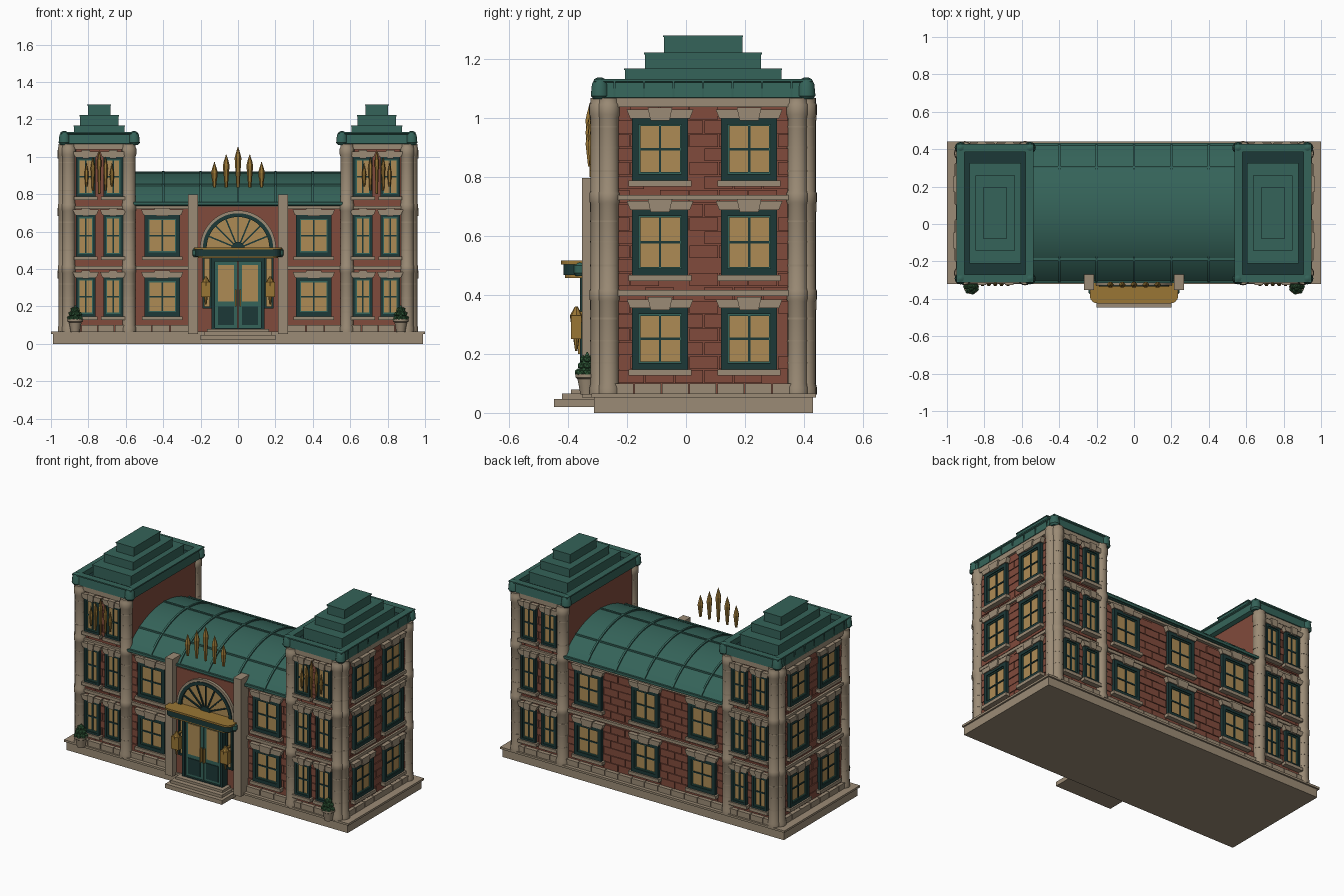
import bpy, bmesh, math, random
from mathutils import Matrix

if "Cube" in bpy.data.objects:
    bpy.data.objects.remove(bpy.data.objects["Cube"])
random.seed(4)

COLORS = dict(brick=(.22, .07, .045), stone=(.33, .26, .18), green=(.035, .125, .1),
              dark=(.012, .04, .038), amber=(.42, .26, .09), gold=(.32, .18, .035), leaf=(.03, .1, .04))
MATS = {}
for k, c in COLORS.items():
    MATS[k] = bpy.data.materials.new(k)
    MATS[k].diffuse_color = (*c, 1)
PARTS = {}            # (name, material) -> bmesh; names starting "center" are not mirrored
CX, CY = .742, .058   # tower centre

def get(name, mat):
    return PARTS.setdefault((name, mat), bmesh.new())

# Wall frames: local (along, outward, up) -> world
def front(y): return Matrix(((1, 0, 0, 0), (0, -1, 0, y), (0, 0, 1, 0), (0, 0, 0, 1)))
def back(y): return Matrix(((1, 0, 0, 0), (0, 1, 0, y), (0, 0, 1, 0), (0, 0, 0, 1)))
def side(x): return Matrix(((0, 1, 0, x), (1, 0, 0, 0), (0, 0, 1, 0), (0, 0, 0, 1)))
WORLD = back(0)

def loft(name, mat, rings):
    bm = get(name, mat)
    vs = [[bm.verts.new(p) for p in r] for r in rings]
    n = len(vs[0])
    for a, b in zip(vs, vs[1:]):
        for i in range(n):
            bm.faces.new((a[i], a[(i+1) % n], b[(i+1) % n], b[i]))
    bm.faces.new(vs[0][::-1])
    bm.faces.new(vs[-1])

def prism(name, mat, F, pts, o0, o1):
    loft(name, mat, [[F @ Matrix.Translation((u, o, z)).translation for u, z in pts] for o in (o0, o1)])

def box(name, mat, F, u0, u1, o0, o1, z0, z1):
    prism(name, mat, F, [(u0, z0), (u1, z0), (u1, z1), (u0, z1)], o0, o1)

def lathe(name, mat, x, y, profile, n=12):
    loft(name, mat, [[(x+r*math.cos(2*math.pi*i/n), y+r*math.sin(2*math.pi*i/n), z)
                      for i in range(n)] for r, z in profile])

def arc(r, cz, a0, a1, n, cu=0):
    return [(cu+r*math.cos(a0+(a1-a0)*i/n), cz+r*math.sin(a0+(a1-a0)*i/n)) for i in range(n+1)]

def border(name, mat, F, u0, u1, z0, z1, t, o):
    for a, b, c, d in ((u0, u0+t, z0, z1), (u1-t, u1, z0, z1), (u0+t, u1-t, z0, z0+t), (u0+t, u1-t, z1-t, z1)):
        box(name, mat, F, a, b, 0, o, c, d)

def window(F, u, w, z0, z1, tag=""):
    h, zm, t = w/2, (z0+z1)/2, .1*w + .003
    border(tag+"window_frame", "dark", F, u-h, u+h, z0, z1, t, .026)
    border(tag+"window_sash", "green", F, u-h+t, u+h-t, z0+t, z1-t, .006, .02)
    box(tag+"window_glass", "amber", F, u-h+t, u+h-t, 0, .012, z0+t, z1-t)
    box(tag+"window_muntin", "dark", F, u-.004, u+.004, 0, .017, z0+t, z1-t)
    box(tag+"window_muntin", "dark", F, u-h+t, u+h-t, 0, .017, zm-.004, zm+.004)
    box(tag+"window_sill", "stone", F, u-h-.012, u+h+.012, 0, .036, z0-.02, z0)
    prism(tag+"window_lintel", "stone", F, [(u-h-.006, z1-.002), (u+h+.006, z1-.002),
          (u+h+.018, z1+.028), (u-h-.018, z1+.028)], 0, .032)
    k = .17*w
    prism(tag+"window_keystone", "stone", F, [(u-k, z1-.008), (u+k, z1-.008),
          (u+k*1.3, z1+.036), (u-k*1.3, z1+.036)], 0, .04)

def bricks(F, u0, u1, z0, z1, length=.1, h=.047):
    rows = round((z1-z0)/h)
    for r in range(rows):
        u = u0 - (length/2 if r % 2 else 0)
        while u < u1:
            a, b = max(u, u0)+.002, min(u+length, u1)-.002
            if b-a > .01:
                box("brick_courses", "brick", F, a, b, 0, random.uniform(.004, .008),
                    z0+r*h+.002, min(z0+(r+1)*h, z1)-.002)
            u += length

def plinth(F, u0, u1):
    n = max(1, round((u1-u0)/.1)); s = (u1-u0)/n
    for i in range(n):
        box("plinth_blocks", "stone", F, u0+i*s+.002, u0+(i+1)*s-.002, 0, .026, .06, .1)

# Base and steps
box("center_base", "stone", WORLD, -.99, .99, -.312, .43, 0, .052)
box("center_base_slab", "stone", WORLD, -1, 1, -.32, .44, .052, .065)
for w, y, z0, z1 in ((.2, -.447, .02, .047), (.18, -.42, .047, .065), (.165, -.39, .065, .08)):
    box("center_steps", "stone", WORLD, -w, w, y, -.3, z0, z1)

# Walls
TF, TB, TS, MF, MB = front(-.285), back(.402), side(.925), front(-.272), back(.392)
box("center_main_walls", "brick", WORLD, -.57, .57, -.272, .392, .06, .735)
box("tower_walls", "brick", WORLD, .562, .925, -.285, .402, .06, 1.07)
FLOORS = ((.147, .357), (.467, .69), (.788, 1.0))
for F, u0, u1, top in ((TF, .6, .9, 1.04), (TB, .6, .9, 1.04), (TS, -.24, .355, 1.04),
                       (MF, .265, .56, .72), (MB, 0, .56, .72)):
    bricks(F, u0, u1, .1, top)
    plinth(F, u0-.03*(top > 1), u1+.03*(top > 1))
    for z0, z1 in ((.397, .416), (.722, .738), (1.038, 1.068)):
        if z0 < top + .01:
            box("floor_band", "stone", F, u0, u1, 0, .02, z0, z1)
# Windows
for i, (z0, z1) in enumerate(FLOORS):
    for u in (.668, .814):
        window(TF, u, .104, z0, z1)
        window(TB, u, .104, z0, z1)
    for u in (-.088, .214):
        window(TS, u, .19, z0, z1)
    if i < 2:
        window(MF, .405, .19, z0, z1)
        window(MB, .4, .19, z0, z1)
        window(MB, 0, .19, z0, z1, "center_back_")

# Tower corner columns with ring mouldings
def column(x, y, r):
    p = [(r*1.12, .062), (r*1.12, .085), (r, .1)]
    for z in (.4, .73):
        p += [(r, z-.022), (r*1.1, z-.015), (r*1.1, z+.015), (r, z+.022)]
    p += [(r, 1.0), (r*1.12, 1.012), (r*1.12, 1.045), (r, 1.052), (r, 1.068)]
    lathe("tower_columns", "stone", x, y, p, 16)
    for z in (.17, .245, .32, .5, .58, .65, .82, .9, .97):
        lathe("column_joints", "stone", x, y, [(r*1.02, z-.003), (r*1.02, z+.003)], 16)
for s in (-1, 1):
    column(.905, CY+s*.347, .034)
    column(.925, CY+s*.32, .034)
    column(.583, CY+s*.347, .035)

# Tower roofs: hollow rim, recess and stepped crown
def rect(hx, hy, z):
    return [(CX-hx, CY-hy, z), (CX+hx, CY-hy, z), (CX+hx, CY+hy, z), (CX-hx, CY+hy, z)]
loft("tower_roof_rim", "green", [rect(*r) for r in ((.185, .345, 1.062), (.205, .368, 1.07), (.198, .362, 1.12),
     (.206, .37, 1.124), (.206, .37, 1.132), (.163, .328, 1.132), (.163, .328, 1.095))])
loft("tower_roof_recess", "dark", [rect(.163, .328, 1.09), rect(.163, .328, 1.097)])
for hx, hy, z0, z1 in ((.138, .268, 1.095, 1.168), (.105, .2, 1.168, 1.222), (.064, .136, 1.222, 1.28)):
    loft("tower_roof_steps", "green", [rect(hx-.003, hy-.003, z0), rect(hx-.003, hy-.003, z1-.006),
                                       rect(hx, hy, z1-.006), rect(hx, hy, z1)])
for sx in (-1, 1):
    for sy in (-1, 1):
        lathe("roof_corner_caps", "green", CX+sx*.186, CY+sy*.35,
              [(.022, 1.064), (.031, 1.075), (.027, 1.115), (.018, 1.132), (.006, 1.138)])
for i in range(7):
    y = CY-.3+i*.1
    box("rim_seams", "green", side(.742), y-.003, y+.003, .19, .206, 1.07, 1.125)

# Barrel roof with ribs
R = .488; CZ = .92-R; A = math.acos(.372/R)
def shell(r0, r1):
    return arc(r1, CZ, A, math.pi-A, 28, CY) + arc(r0, CZ, math.pi-A, A, 28, CY)
prism("center_barrel_roof", "green", side(0), shell(R-.016, R-.004), -.565, .565)
for i in range(-2, 3):
    prism("center_roof_ribs", "green", side(.2*i), shell(R-.006, R+.003), -.006, .006)
for a in (-.53, 0, .53):
    y, z = CY+R*math.sin(a), CZ+R*math.cos(a)
    box("center_roof_purlins", "green", WORLD, -.56, .56, y-.006, y+.006, z-.01, z+.002)
for y in (CY-.368, CY+.368):
    box("center_roof_eaves", "green", WORLD, -.56, .56, y-.006, y+.006, .742, .758)

# Entrance bay and pillars
box("center_entrance_wall", "brick", WORLD, -.22, .22, -.31, -.27, .06, .735)
box("entrance_pillars", "stone", WORLD, .214, .266, -.352, -.27, .052, .797)
E = front(-.31)
# Arched fan window
cz, pi = .51, math.pi
prism("center_fan_glass", "amber", E, arc(.175, cz, 0, pi, 24), 0, .01)
prism("center_fan_frame", "dark", E, arc(.188, cz, 0, pi, 24)+arc(.168, cz, pi, 0, 24), 0, .024)
prism("center_fan_arch", "stone", E, arc(.203, cz, 0, pi, 24)+arc(.188, cz, pi, 0, 24), 0, .018)
prism("center_fan_hub", "dark", E, arc(.035, cz, 0, pi, 10), 0, .02)
for i in range(1, 8):
    c, s = math.cos(pi*i/8), math.sin(pi*i/8)
    prism("center_fan_muntins", "dark", E, [(a*c-b*s, cz+a*s+b*c) for a, b in
          ((.02, -.004), (.175, -.004), (.175, .004), (.02, .004))], 0, .018)
# Double door, sidelights, handles
border("center_door_frame", "dark", E, -.142, .142, .066, .458, .018, .05)
box("door_leaf", "green", E, .002, .124, 0, .036, .08, .44)
box("door_glass", "amber", E, .022, .106, .03, .04, .225, .42)
box("door_panel", "dark", E, .022, .106, .03, .041, .1, .2)
box("door_handle", "gold", E, .008, .015, .036, .056, .2, .29)
box("sidelight_glass", "amber", E, .145, .185, 0, .01, .2, .46)
border("sidelight_frame", "dark", E, .142, .19, .19, .465, .01, .02)
# Lanterns
box("lantern_body", "gold", E, .146, .198, .045, .08, .25, .33)
lathe("lantern_stem", "gold", .172, -.372, [(.004, .21), (.01, .25), (.022, .33), (.005, .36)], 8)
box("lantern_arm", "gold", E, .166, .178, 0, .06, .335, .343)
# Canopy with rounded front corners
def canopy(name, mat, w, d, z0, z1):
    r = .04
    pts = [(w, -.3)] + [(x, -y) for x, y in arc(r, .31+d-r, 0, pi/2, 6, w-r)]
    pts += [(-x, y) for x, y in pts[::-1]]
    loft(name, mat, [[(x, y, z) for x, y in pts] for z in (z0, z1)])
canopy("center_canopy_base", "gold", .215, .1, .458, .468)
canopy("center_canopy_fascia", "dark", .228, .106, .468, .504)
canopy("center_canopy_top", "gold", .236, .114, .504, .516)
lathe("canopy_end_scroll", "green", .222, -.36, [(.014, .464), (.022, .475), (.022, .5), (.014, .51)])

# Gold spear crests
def spear(name, x, y, z0, z1, r):
    lathe(name, "gold", x, y, [(r*.45, z0), (r, z1-.06), (r*.75, z1-.04), (.001, z1)], 6)
for i in range(-2, 3):
    spear("center_crest", i*.063, -.325, .836, 1.053-.04*abs(i), .018)
    spear("tower_crest", CX+i*.034, -.322, .8+.02*abs(i), 1.035-.035*abs(i), .012)

# Planters with tiered shrubs
lathe("planter_pot", "stone", .87, -.335, [(.024, .062), (.026, .075), (.034, .115), (.041, .12), (.041, .132), (.03, .132)], 14)
for z, r, n in ((.137, .031, 7), (.16, .023, 6), (.182, .012, 4)):
    for i in range(n):
        a = 2*pi*i/n
        bmesh.ops.create_icosphere(get("planter_shrub", "leaf"), subdivisions=1, radius=.014,
            matrix=Matrix.Translation((.87+r*math.cos(a), -.335+r*math.sin(a), z)))
lathe("planter_shrub_core", "leaf", .87, -.335, [(.03, .13), (.02, .17), (.002, .206)], 10)

# Turn every part into an object
SMOOTH = ("tower_columns", "column_joints", "roof_corner_caps", "center_barrel_roof", "center_roof_ribs",
          "planter_pot", "lantern_stem", "canopy_end_scroll", "center_fan_frame", "center_fan_arch")
for (name, mat), bm in PARTS.items():
    bmesh.ops.recalc_face_normals(bm, faces=bm.faces)
    me = bpy.data.meshes.new(name)
    bm.to_mesh(me); bm.free()
    me.materials.append(MATS[mat])
    ob = bpy.data.objects.new(name, me)
    bpy.context.collection.objects.link(ob)
    if not name.startswith("center"):
        m = ob.modifiers.new("mirror", "MIRROR")
        m.use_mirror_merge = False
    if name in SMOOTH:
        bpy.ops.object.select_all(action="DESELECT")
        ob.select_set(True)
        bpy.context.view_layer.objects.active = ob
        bpy.ops.object.shade_smooth_by_angle(angle=math.radians(35))

for m in bpy.data.materials:
    if m.users and not m.is_grease_pencil:
        m.use_nodes = True
        m.node_tree.nodes["Principled BSDF"].inputs["Base Color"].default_value = m.diffuse_color
